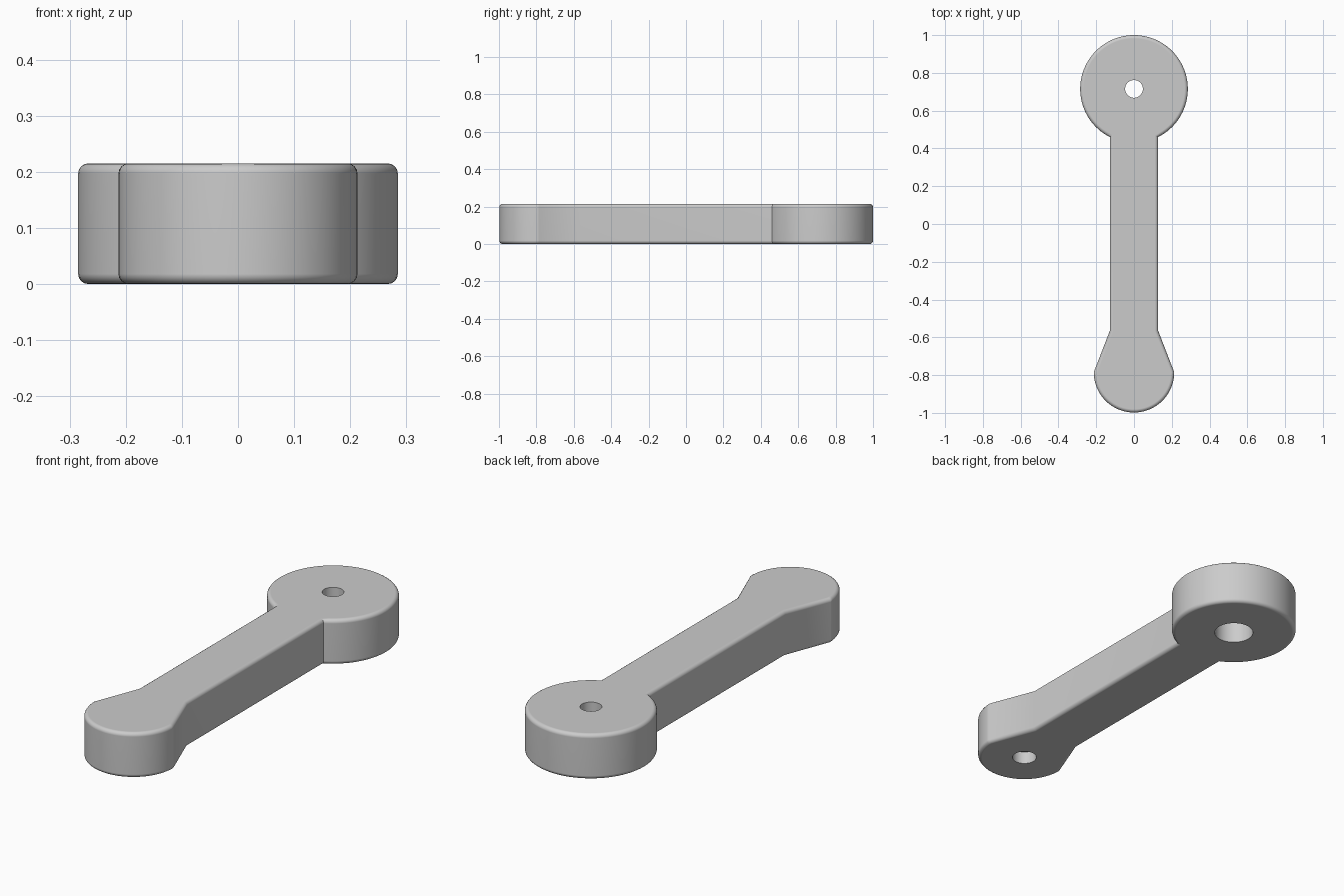
import bpy, bmesh
from math import sin, cos, asin, pi

cube = bpy.data.objects.get("Cube")
if cube:
    bpy.data.objects.remove(cube, do_unlink=True)

HEIGHT = 0.215
BIG_Y, BIG_R = 0.715, 0.285
SMALL_Y, SMALL_R = -0.785, 0.213
ARM = 0.128        # half width of the arm
FLARE_Y = -0.565   # where the arm starts to widen
ROUND = 0.018

grey = bpy.data.materials.new("light grey")
grey.use_nodes = True
colour = (0.6, 0.6, 0.6, 1)
grey.diffuse_color = colour
grey.node_tree.nodes["Principled BSDF"].inputs["Base Color"].default_value = colour


def arc(cy, r, start, end, steps):
    """Points on a circle centred on x = 0."""
    angles = [start + (end - start) * i / steps for i in range(steps + 1)]
    return [(r * cos(a), cy + r * sin(a)) for a in angles]


def add_object(name, bm):
    mesh = bpy.data.meshes.new(name)
    bm.to_mesh(mesh)
    bm.free()
    obj = bpy.data.objects.new(name, mesh)
    bpy.context.collection.objects.link(obj)
    return obj


def prism(outline, z0, z1):
    """Extrude a closed outline between two heights."""
    bm = bmesh.new()
    base = bm.faces.new([bm.verts.new((x, y, z0)) for x, y in outline])
    top = bmesh.ops.extrude_face_region(bm, geom=[base], use_keep_orig=True)
    verts = [v for v in top["geom"] if isinstance(v, bmesh.types.BMVert)]
    bmesh.ops.translate(bm, verts=verts, vec=(0, 0, z1 - z0))
    bmesh.ops.recalc_face_normals(bm, faces=bm.faces)
    return bm


# Lever outline: large round end, straight arm, flared small end
neck = asin(ARM / BIG_R)
outline = arc(BIG_Y, BIG_R, -pi / 2 + neck, 1.5 * pi - neck, 80)
outline += [(-ARM, FLARE_Y)]
outline += arc(SMALL_Y, SMALL_R, pi, 2 * pi, 44)
outline += [(ARM, FLARE_Y)]
bm = prism(outline, 0, HEIGHT)

# Rounded top and bottom rims
rims = [e for e in bm.edges if abs(e.verts[0].co.z - e.verts[1].co.z) < 1e-5]
bmesh.ops.bevel(bm, geom=rims, offset=ROUND, segments=4, profile=0.5,
                affect='EDGES', clamp_overlap=True)
lever = add_object("lever_arm", bm)
lever.data.materials.append(grey)
bpy.context.view_layer.objects.active = lever
lever.select_set(True)

# Holes: pivot bore, wider recess beneath it, blind hole in the small end
holes = [("pivot_bore", BIG_Y, 0.047, HEIGHT + 0.1),
         ("pivot_recess", BIG_Y, 0.088, 0.15),
         ("pin_hole", SMALL_Y, 0.055, 0.06)]
for name, y, radius, depth in holes:
    ring = arc(y, radius, 0, 2 * pi, 40)[:-1]
    cutter = add_object(name, prism(ring, -0.1, depth))
    cutter.hide_render = True
    cut = lever.modifiers.new(name, 'BOOLEAN')
    cut.operation = 'DIFFERENCE'
    cut.solver = 'EXACT'
    cut.object = cutter
    bpy.ops.object.modifier_apply(modifier=name)
    bpy.data.objects.remove(cutter, do_unlink=True)

# Smooth curved sides, crisp corners, flat large faces
bpy.ops.object.shade_smooth_by_angle(angle=0.45)
weighted = lever.modifiers.new("flat_face_normals", 'WEIGHTED_NORMAL')
weighted.keep_sharp = True
